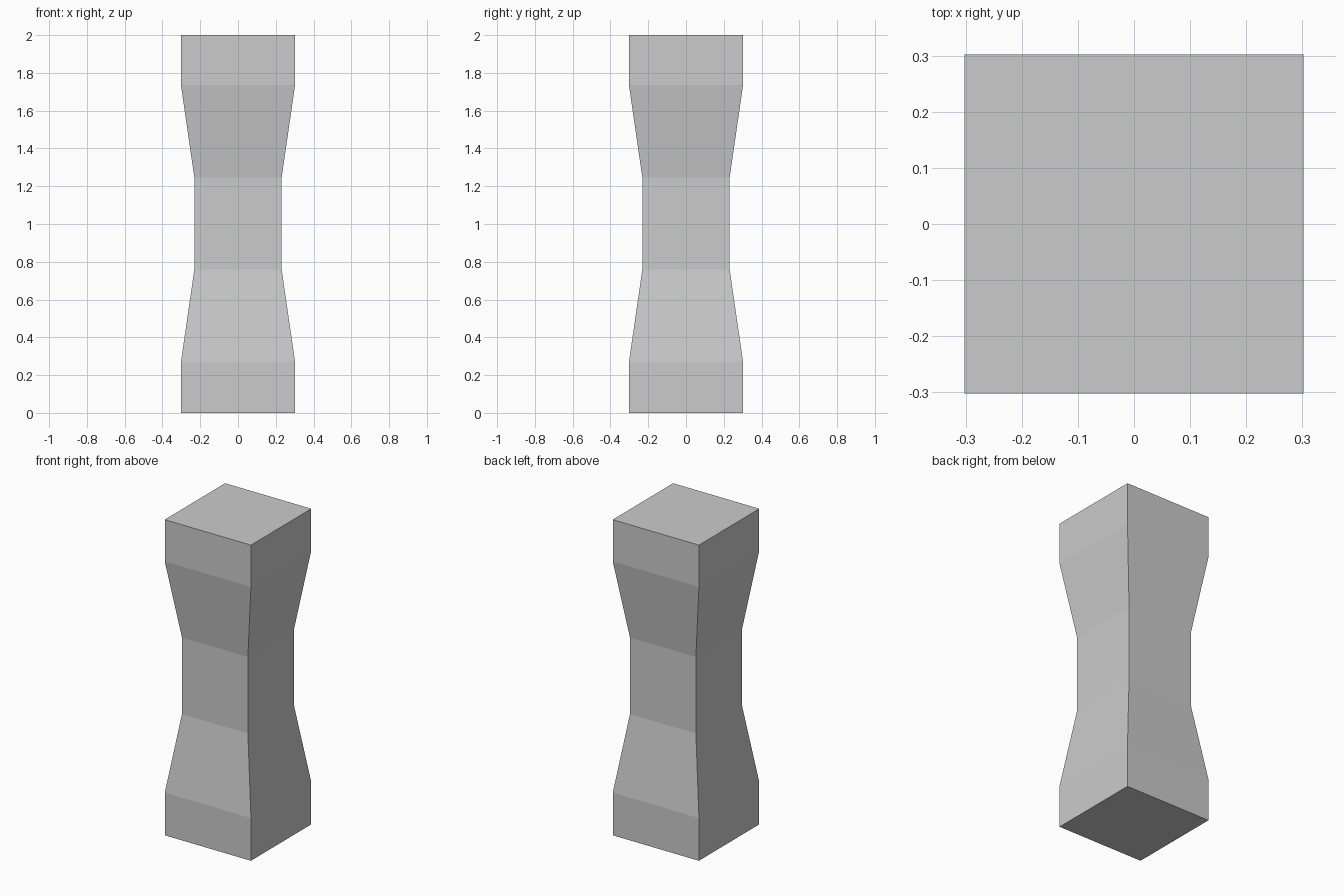
import bpy, bmesh

if "Cube" in bpy.data.objects:
    bpy.data.objects.remove(bpy.data.objects["Cube"])

# Square pillar: (height, half width) of each level
LEVELS = [(0, 0.302), (0.27, 0.302), (0.76, 0.231),
          (1.245, 0.231), (1.735, 0.302), (2, 0.302)]

bm = bmesh.new()
rings = [[bm.verts.new((sx * r, sy * r, z))
          for sx, sy in ((-1, -1), (1, -1), (1, 1), (-1, 1))]
         for z, r in LEVELS]

# Side faces between neighbouring levels
for low, high in zip(rings, rings[1:]):
    for i in range(4):
        j = (i + 1) % 4
        bm.faces.new((low[i], low[j], high[j], high[i]))

# Bottom and top caps
bm.faces.new(rings[0][::-1])
bm.faces.new(rings[-1])

mesh = bpy.data.meshes.new("pillar")
bm.to_mesh(mesh)
bm.free()
bpy.context.collection.objects.link(bpy.data.objects.new("pillar", mesh))
